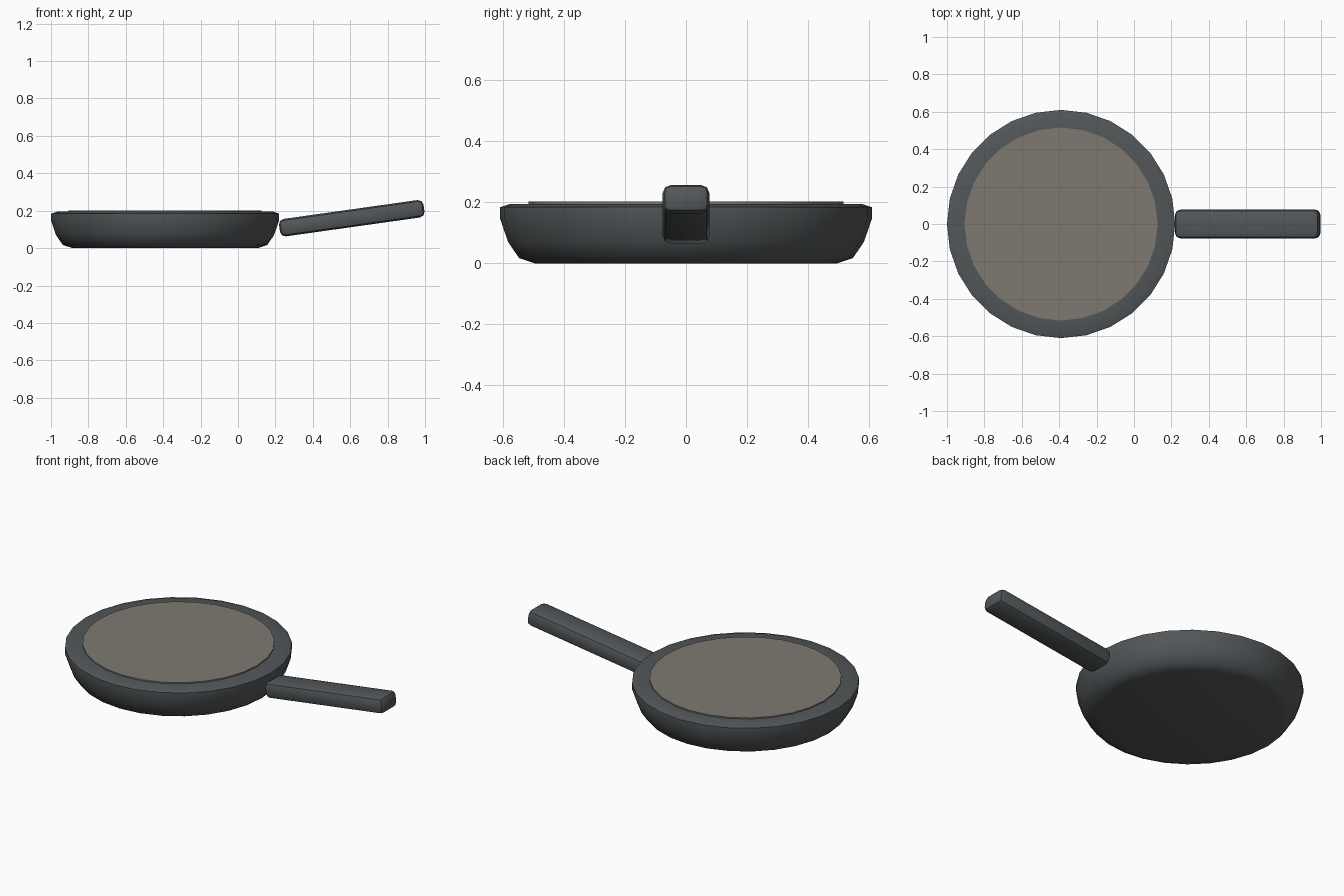
import bpy, bmesh, math
from mathutils import Matrix

if "Cube" in bpy.data.objects:
    bpy.data.objects.remove(bpy.data.objects["Cube"])

PAN_X = -0.39
SIDES = 28


def material(name, rgb):
    m = bpy.data.materials.new(name)
    m.diffuse_color = (*rgb, 1)
    m.use_nodes = True
    m.node_tree.nodes["Principled BSDF"].inputs["Base Color"].default_value = m.diffuse_color
    return m


def finish(name, bm, mat, angle):
    bmesh.ops.recalc_face_normals(bm, faces=bm.faces[:])
    me = bpy.data.meshes.new(name)
    bm.to_mesh(me)
    bm.free()
    me.materials.append(mat)
    ob = bpy.data.objects.new(name, me)
    bpy.context.collection.objects.link(ob)
    bpy.ops.object.select_all(action='DESELECT')
    ob.select_set(True)
    bpy.context.view_layer.objects.active = ob
    bpy.ops.object.shade_smooth_by_angle(angle=math.radians(angle))
    return ob


def lathe(name, profile, mat, angle):
    """Spin a (radius, z) profile around the pan axis and cap both ends."""
    bm = bmesh.new()
    rings = [[bm.verts.new((PAN_X + r * math.cos(2 * math.pi * i / SIDES),
                            r * math.sin(2 * math.pi * i / SIDES), z))
              for i in range(SIDES)] for r, z in profile]
    for a, b in zip(rings, rings[1:]):
        for i in range(SIDES):
            j = (i + 1) % SIDES
            bm.faces.new((a[i], a[j], b[j], b[i]))
    bm.faces.new(rings[0][::-1])
    bm.faces.new(rings[-1])
    return finish(name, bm, mat, angle)


iron = material("dark_iron", (0.085, 0.095, 0.1))
stone = material("cooking_stone", (0.21, 0.19, 0.165))

# Pan body: flat base, flared wall, chamfered rim
lathe("pan_body", [(0.495, 0), (0.547, 0.017), (0.583, 0.07), (0.61, 0.148),
                   (0.61, 0.184), (0.577, 0.195), (0.5, 0.195)], iron, 40)

# Cooking surface, standing slightly proud of the rim
lathe("cooking_surface", [(0.516, 0.18), (0.516, 0.202)], stone, 30)

# Handle: bevelled bar tilted upwards
bm = bmesh.new()
bmesh.ops.create_cube(bm, size=1, matrix=Matrix.Diagonal((0.78, 0.154, 0.094, 1)))
bmesh.ops.bevel(bm, geom=bm.edges[:], offset=0.028, segments=2, profile=0.5,
                affect='EDGES', clamp_overlap=True)
bmesh.ops.transform(bm, verts=bm.verts[:], matrix=Matrix.Translation((0.608, 0, 0.16))
                    @ Matrix.Rotation(math.radians(-8), 4, 'Y'))
finish("handle", bm, iron, 40)
